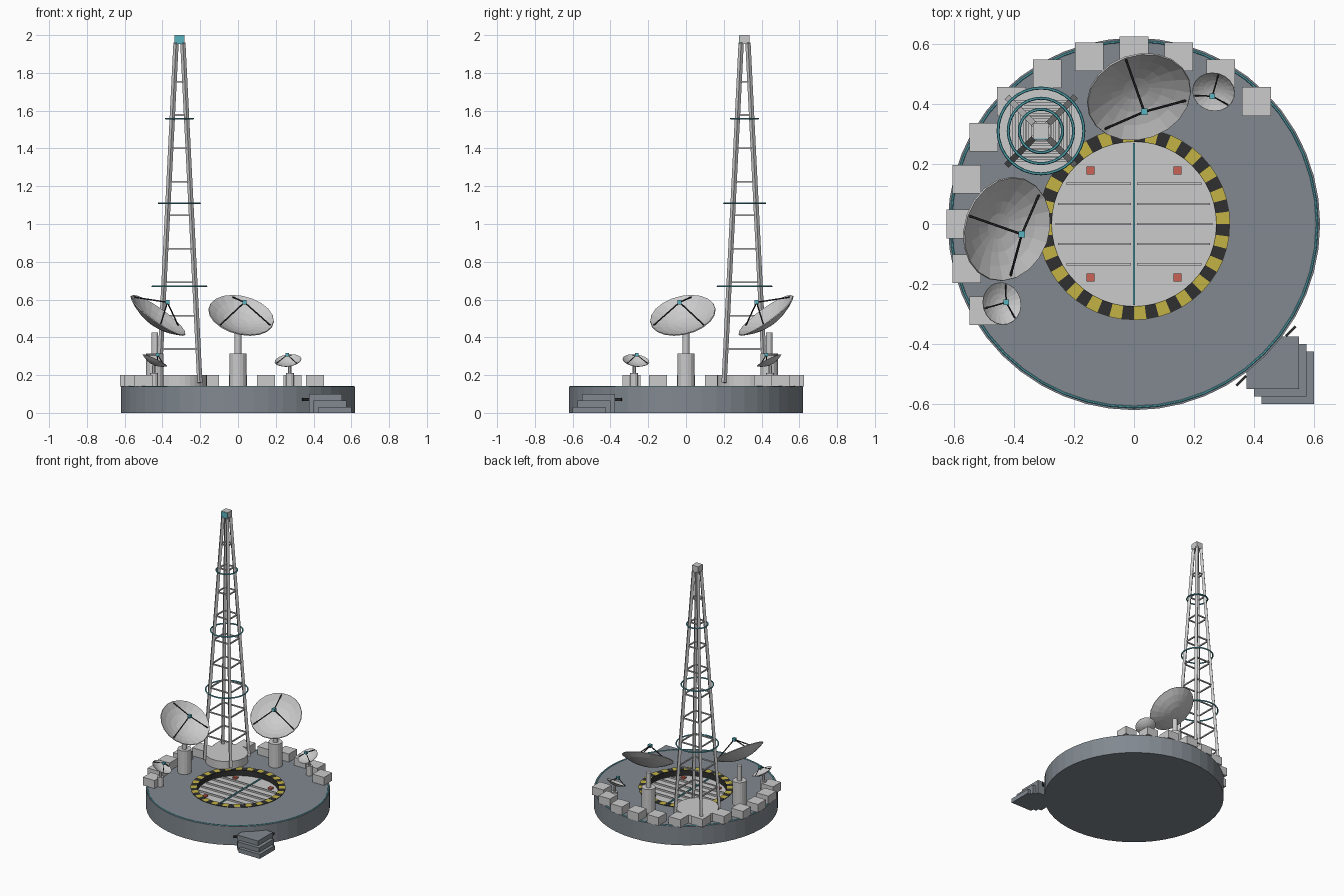
import bpy, bmesh, math
from mathutils import Vector, Matrix

if "Cube" in bpy.data.objects:
    bpy.data.objects.remove(bpy.data.objects["Cube"])


def material(name, rgb):
    m = bpy.data.materials.new(name)
    m.diffuse_color = (*rgb, 1)
    m.use_nodes = True
    m.node_tree.nodes["Principled BSDF"].inputs["Base Color"].default_value = m.diffuse_color
    return m


SLATE = material("slate", (0.22, 0.25, 0.28))
CYAN = material("cyan", (0.1, 0.45, 0.52))
DARK = material("dark", (0.03, 0.03, 0.03))
YELLOW = material("yellow", (0.55, 0.45, 0.06))
RED = material("red", (0.6, 0.12, 0.09))


def finish(name, bm, mat=None):
    bmesh.ops.recalc_face_normals(bm, faces=bm.faces)
    me = bpy.data.meshes.new(name)
    bm.to_mesh(me)
    bm.free()
    ob = bpy.data.objects.new(name, me)
    bpy.context.collection.objects.link(ob)
    if mat:
        me.materials.append(mat)
    return ob


def box(name, c, s, mat=None, turn=0):
    bm = bmesh.new()
    m = Matrix.Translation(c) @ Matrix.Rotation(turn, 4, 'Z') @ Matrix.Diagonal((*s, 1))
    bmesh.ops.create_cube(bm, size=1, matrix=m)
    return finish(name, bm, mat)


def beam(name, a, b, r, sides=4, mat=None):
    a, b = Vector(a), Vector(b)
    d = b - a
    m = Matrix.Translation((a + b) / 2) @ d.to_track_quat('Z', 'Y').to_matrix().to_4x4()
    m = m @ Matrix.Rotation(math.pi / sides, 4, 'Z')
    bm = bmesh.new()
    bmesh.ops.create_cone(bm, cap_ends=True, segments=sides, radius1=r, radius2=r,
                          depth=d.length, matrix=m)
    return finish(name, bm, mat)


def lathe(name, profile, sides, mat=None, matrix=Matrix(), closed=False):
    bm = bmesh.new()
    vs = [bm.verts.new((r, 0, z)) for r, z in profile]
    es = [bm.edges.new(p) for p in zip(vs, vs[1:])]
    if closed:
        es.append(bm.edges.new((vs[-1], vs[0])))
    bmesh.ops.spin(bm, geom=vs + es, cent=(0, 0, 0), axis=(0, 0, 1),
                   angle=2 * math.pi, steps=sides, use_duplicate=False)
    bmesh.ops.remove_doubles(bm, verts=bm.verts, dist=1e-5)
    bm.transform(matrix)
    return finish(name, bm, mat)


def ring(name, c, R, r, mat, sides=48):
    prof = [(R + r * math.cos(k * math.pi / 3), r * math.sin(k * math.pi / 3)) for k in range(6)]
    return lathe(name, prof, sides, mat, Matrix.Translation(c), True)


# Round platform with a sunken pit
lathe("platform", [(0, 0), (0.62, 0), (0.62, 0.14), (0.275, 0.14), (0.275, 0.1), (0, 0.1)], 48, SLATE)
ring("platform_edge_light", (0, 0, 0.14), 0.61, 0.004, CYAN)

# Hazard striped rim of the pit
lathe("hazard_rim", [(0.274, 0.1), (0.32, 0.1), (0.32, 0.143), (0.274, 0.143)], 48, DARK, closed=True)
bm = bmesh.new()
for i in range(24):
    a0, a1 = math.radians(15 * i), math.radians(15 * i + 7.5)
    bm.faces.new([bm.verts.new((r * math.cos(a), r * math.sin(a), 0.145))
                  for r, a in ((0.274, a0), (0.32, a0), (0.32, a1), (0.274, a1))])
finish("hazard_stripes", bm, YELLOW)

# Pit hatch: floor plate, ribs, seam light, red lamps
lathe("hatch_floor", [(0, 0.102), (0.273, 0.102)], 48)
for i in range(-2, 3):
    y = i * 0.067
    half = math.sqrt(0.262 ** 2 - y * y)
    for s in (-1, 1):
        box("hatch_rib", (s * (half + 0.01) / 2, y, 0.107), (half - 0.01, 0.007, 0.014))
box("hatch_seam_light", (0, 0, 0.105), (0.008, 0.54, 0.01), CYAN)
for sx in (-1, 1):
    for sy in (-1, 1):
        box("hatch_lamp", (sx * 0.145, sy * 0.178, 0.107), (0.027, 0.027, 0.014), RED)

# Parapet blocks along the back and left edge
for deg in range(45, 211, 15):
    a = math.radians(deg)
    box("parapet_block", (0.577 * math.cos(a), 0.577 * math.sin(a), 0.17), (0.095, 0.095, 0.06))

# Entry steps and marker plates beside them
for i, top in enumerate((0.1, 0.065, 0.032)):
    c = 0.4625 + 0.025 * i
    box("entry_step", (c, -c, top / 2), (0.175, 0.175, top), SLATE)
for x, y in ((0.357, -0.522), (0.522, -0.357)):
    box("marker_plate", (x, y, 0.07), (0.045, 0.008, 0.015), DARK, math.pi / 4)

# Lattice mast
MX, MY = -0.31, 0.31
lathe("mast_plinth", [(0, 0.14), (0.145, 0.14), (0.145, 0.2), (0, 0.2)], 32,
      None, Matrix.Translation((MX, MY, 0)))
CORNERS = [(1, 1), (-1, 1), (-1, -1), (1, -1)]


def mast_point(c, z):
    h = 0.108 + (0.018 - 0.108) * (z - 0.16) / (1.96 - 0.16)
    return (MX + c[0] * h, MY + c[1] * h, z)


for c in CORNERS:
    beam("mast_leg", mast_point(c, 0.16), mast_point(c, 1.96), 0.014)
for k in range(9):
    z = 0.338 + 0.177 * k
    for c, d in zip(CORNERS, CORNERS[1:] + CORNERS[:1]):
        beam("mast_strut", mast_point(c, z), mast_point(d, z), 0.006)
for z, R in ((0.67, 0.143), (1.11, 0.109), (1.558, 0.072)):
    ring("mast_light_ring", (MX, MY, z), R, 0.005, CYAN, 32)
box("mast_cap", (MX, MY, 1.976), (0.052, 0.052, 0.048))
box("mast_beacon", (MX, MY - 0.026, 1.976), (0.05, 0.006, 0.044), CYAN)


# Dishes: shell, tripod, feed
def dish(name, c, n, R, depth, feed, leg, cube):
    c, n = Vector(c), Vector(n).normalized()
    side = n.cross(Vector((0, 0, 1))).normalized()
    up = side.cross(n)
    rot = Matrix((side, up, n)).transposed().to_4x4()
    m = Matrix.Translation(c) @ rot
    prof = [(R * t, depth * (t * t - 1)) for t in (0, 0.25, 0.5, 0.75, 1)]
    ob = lathe(name, prof, 20, None, m)
    sol = ob.modifiers.new("thickness", 'SOLIDIFY')
    sol.thickness = 0.03 * R
    sol.offset = 0
    tip = m @ Vector((0, 0, feed))
    for k in range(3):
        a = math.radians(90 + 120 * k)
        foot = m @ Vector((0.94 * R * math.cos(a), 0.94 * R * math.sin(a), -0.1 * depth))
        beam(name + "_feed_leg", foot, tip, leg, 6, DARK)
    box(name + "_feed", tip, (cube, cube, cube), CYAN)


# Each dish pair mirrors across the diagonal through the mast
for flip in (False, True):
    def f(x, y, z):
        return (-y, -x, z) if flip else (x, y, z)
    dish("large_dish", f(0.017, 0.423, 0.517), f(0.2, -0.57, 0.794), 0.176, 0.055, 0.086, 0.004, 0.022)
    beam("large_dish_base", f(0, 0.44, 0.14), f(0, 0.44, 0.315), 0.047, 16)
    beam("large_dish_post", f(0, 0.44, 0.31), f(0, 0.44, 0.425), 0.018, 12)
    dish("small_dish", f(0.265, 0.44, 0.278), f(-0.12, -0.43, 0.89), 0.071, 0.024, 0.033, 0.0025, 0.018)
    beam("small_dish_base", f(0.275, 0.445, 0.14), f(0.275, 0.445, 0.21), 0.022, 12)
    beam("small_dish_post", f(0.275, 0.445, 0.2), f(0.275, 0.445, 0.25), 0.01, 8)
